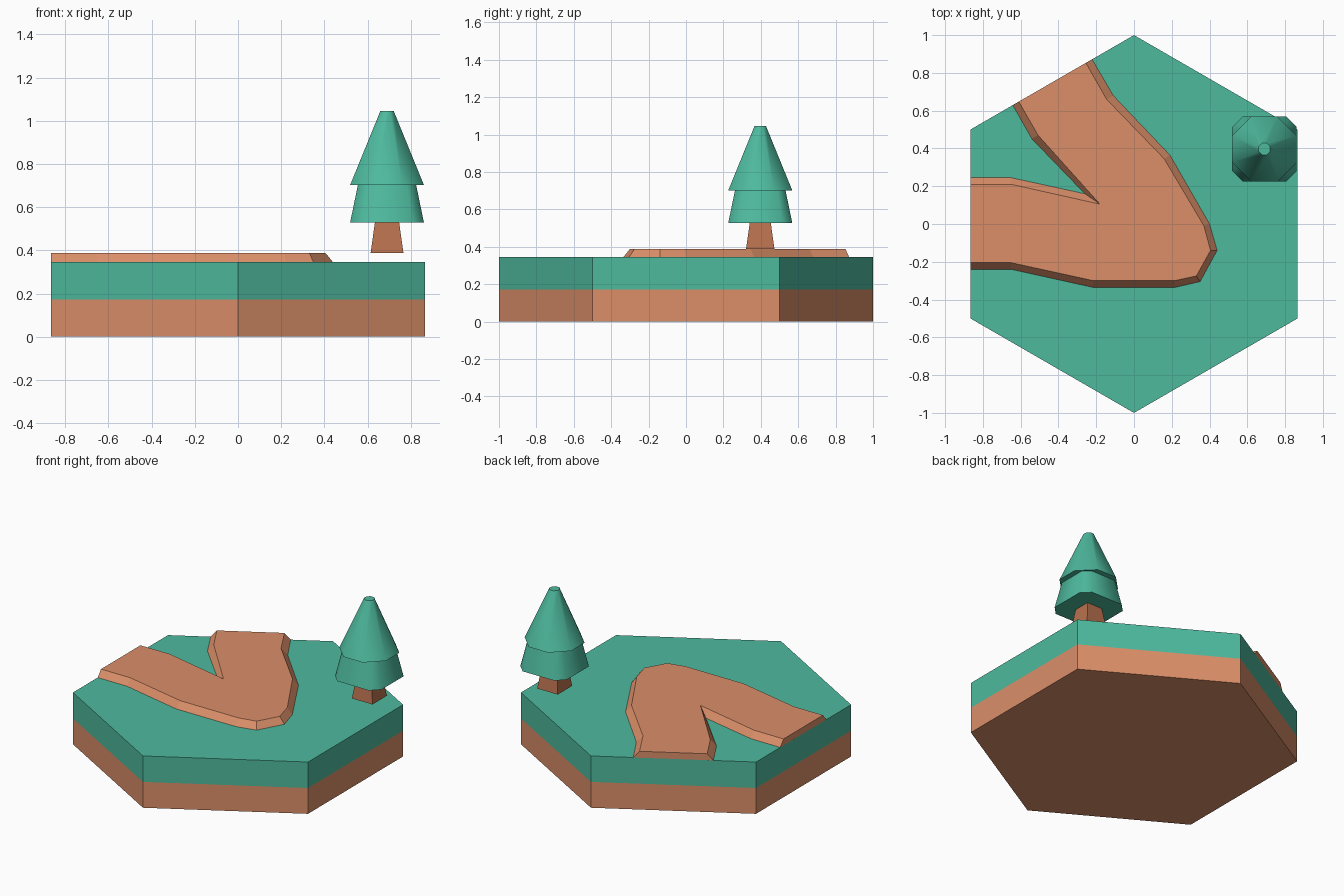
import bpy, math

if "Cube" in bpy.data.objects:
    bpy.data.objects.remove(bpy.data.objects["Cube"])


def material(name, hex_code):
    """Flat colour from an sRGB hex code, stored as linear values."""
    srgb = [int(hex_code[i:i + 2], 16) / 255 for i in (0, 2, 4)]
    lin = [c / 12.92 if c <= 0.04045 else ((c + 0.055) / 1.055) ** 2.4 for c in srgb]
    m = bpy.data.materials.new(name)
    m.diffuse_color = (*lin, 1)
    m.use_nodes = True
    m.node_tree.nodes["Principled BSDF"].inputs["Base Color"].default_value = m.diffuse_color
    return m


GRASS = material("grass green", "4EBA9E")
DIRT = material("dirt brown", "DB8F69")
BARK = material("bark brown", "B9714F")


def loft(name, rings, mats, bottom=True, smooth=False):
    """Join equal-length counter-clockwise rings of 3D points, with end caps."""
    n = len(rings[0])
    verts = [p for ring in rings for p in ring]
    faces = []
    for r in range(len(rings) - 1):
        for i in range(n):
            j = (i + 1) % n
            faces.append((r * n + i, r * n + j, (r + 1) * n + j, (r + 1) * n + i))
    faces.append(tuple((len(rings) - 1) * n + i for i in range(n)))
    if bottom:
        faces.append(tuple(reversed(range(n))))
    me = bpy.data.meshes.new(name)
    me.from_pydata(verts, [], faces)
    for m in mats:
        me.materials.append(m)
    if smooth:
        me.polygons.foreach_set("use_smooth", [True] * len(me.polygons))
        me.set_sharp_from_angle(angle=math.radians(52))
    me.update()
    ob = bpy.data.objects.new(name, me)
    bpy.context.collection.objects.link(ob)
    return ob


def at(points, z):
    return [(x, y, z) for x, y in points]


# Hexagonal tile: dirt below, grass above
MID, TOP, RAISED = 0.172, 0.345, 0.388
hexagon = [(math.cos(math.radians(30 + 60 * i)), math.sin(math.radians(30 + 60 * i)))
           for i in range(6)]
tile = loft("hex_tile", [at(hexagon, z) for z in (0, MID, TOP)], [DIRT, GRASS])
for p in tile.data.polygons:
    p.material_index = 1 if p.center.z > MID else 0

# Raised bent path with bevelled banks, flush with two tile sides
path_foot = [(-0.866, -0.24), (-0.65, -0.24), (-0.22, -0.335), (0.22, -0.335),
             (0.35, -0.305), (0.44, -0.14), (0.40, 0.0), (0.19, 0.365),
             (-0.11, 0.68), (-0.222, 0.872), (-0.642, 0.629), (-0.54, 0.45),
             (-0.26, 0.16), (-0.65, 0.245), (-0.866, 0.245)]
path_crest = [(-0.866, -0.205), (-0.65, -0.205), (-0.215, -0.30), (0.215, -0.30),
              (0.33, -0.275), (0.405, -0.14), (0.37, -0.01), (0.16, 0.345),
              (-0.145, 0.66), (-0.255, 0.853), (-0.61, 0.648), (-0.508, 0.47),
              (-0.18, 0.105), (-0.65, 0.21), (-0.866, 0.21)]
loft("path", [at(path_foot, TOP), at(path_crest, RAISED)], [DIRT], bottom=False)

# Tree
CX, CY = 0.69, 0.397


def square(h, z):
    return [(CX + sx * h, CY + sy * h, z) for sx, sy in ((-1, -1), (1, -1), (1, 1), (-1, 1))]


def octagon(h, cut, z):
    """Square of half-width h with corners cut by the given fraction of h."""
    k = h * (1 - cut)
    pts = [(-k, -h), (k, -h), (h, -k), (h, k), (k, h), (-k, h), (-h, k), (-h, -k)]
    return [(CX + x, CY + y, z) for x, y in pts]


loft("tree_trunk", [square(0.076, RAISED), square(0.056, 0.53)], [BARK])
loft("lower_foliage", [octagon(0.171, 0.32, 0.528), octagon(0.135, 0.32, 0.702)],
     [GRASS], smooth=True)
loft("upper_foliage", [octagon(0.171, 0.586, 0.702), octagon(0.031, 0.586, 1.045)],
     [GRASS], smooth=True)
